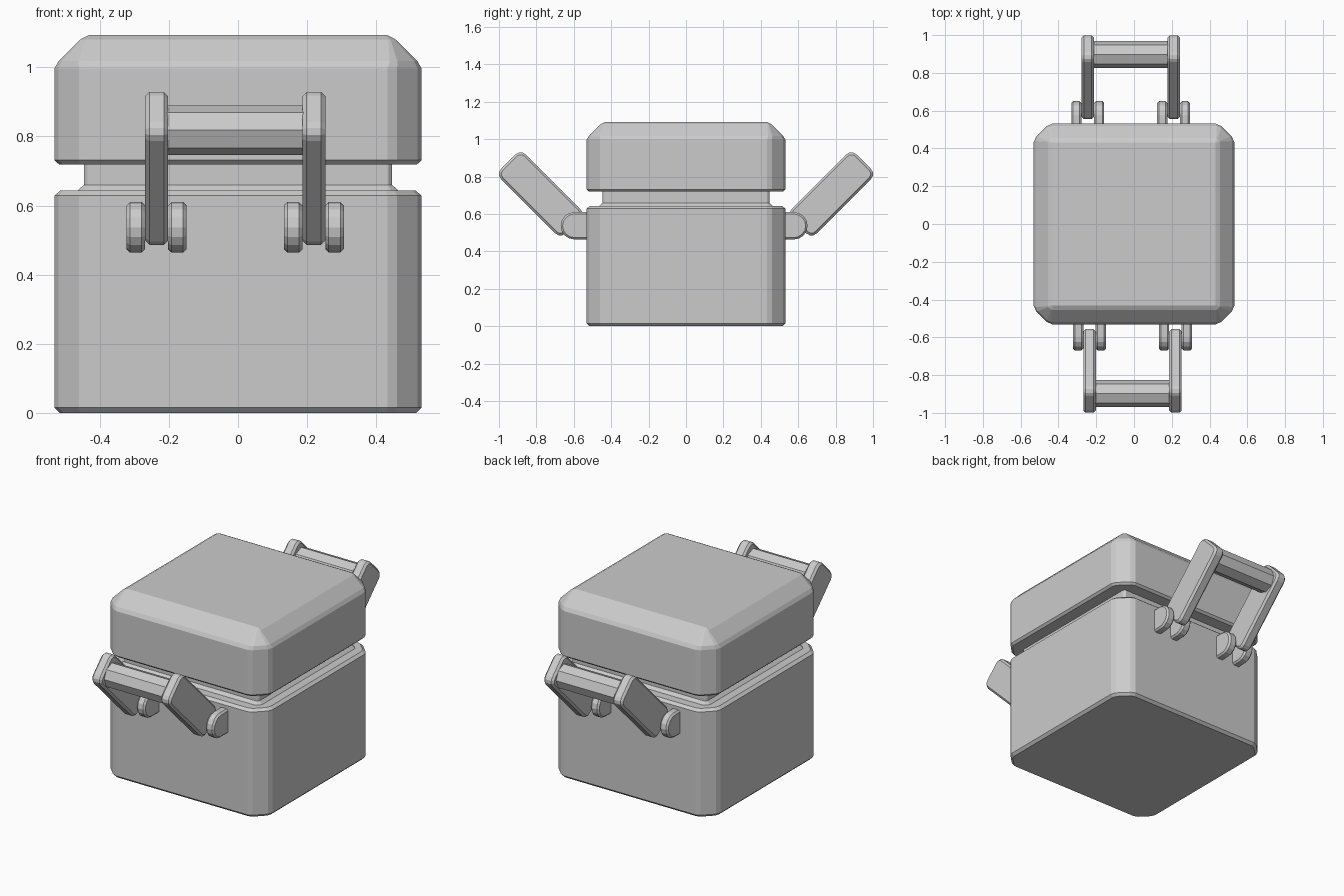
import bpy, bmesh, math
from mathutils import Matrix

if "Cube" in bpy.data.objects:
    bpy.data.objects.remove(bpy.data.objects["Cube"])


def finish(name, bm):
    bmesh.ops.recalc_face_normals(bm, faces=bm.faces)
    mesh = bpy.data.meshes.new(name)
    bm.to_mesh(mesh)
    bm.free()
    obj = bpy.data.objects.new(name, mesh)
    bpy.context.collection.objects.link(obj)
    return obj


def loft(name, rings):
    """Skin a list of closed 3D point rings and cap both ends."""
    bm = bmesh.new()
    loops = [[bm.verts.new(p) for p in ring] for ring in rings]
    n = len(loops[0])
    for a, b in zip(loops, loops[1:]):
        for i in range(n):
            j = (i + 1) % n
            bm.faces.new((a[i], a[j], b[j], b[i]))
    bm.faces.new(loops[0][::-1])
    bm.faces.new(loops[-1])
    return finish(name, bm)


def square_ring(h, c, z):
    """Square of half size h whose corners are cut by c with softened edges."""
    corner = [(h, h - c), (h - .12 * c, h - .72 * c),
              (h - .72 * c, h - .12 * c), (h - c, h)]
    pts = []
    for k in range(4):
        rot = Matrix.Rotation(k * math.pi / 2, 2)
        for x, y in corner:
            px = rot[0][0] * x + rot[0][1] * y
            py = rot[1][0] * x + rot[1][1] * y
            pts.append((px, py, z))
    return pts


def prism(name, profile, side, x, half, bevel=0):
    """Extrude a (y outward, z) profile along x; side is -1 front, 1 back."""
    obj = loft(name, [[(x + s * half, side * y, z) for y, z in profile]
                      for s in (-1, 1)])
    if bevel:
        mod = obj.modifiers.new("edge_chamfer", 'BEVEL')
        mod.width = bevel
        mod.segments = 1
        mod.limit_method = 'ANGLE'
        mod.angle_limit = math.radians(60)


# Box with a narrower neck under the lid
loft("container_body", [square_ring(*r) for r in [
    (.516, .085, 0), (.531, .098, .015), (.531, .098, .629),
    (.514, .085, .643), (.464, .03, .643), (.446, .014, .66),
    (.446, .014, .73)]])

# Lid with broad sloping top edges
loft("lid", [square_ring(*r) for r in [
    (.518, .087, .719), (.531, .098, .731), (.531, .098, .997),
    (.519, .08, 1.018), (.455, .02, 1.081), (.432, .004, 1.093)]])


# Handle arm profile: tilted rounded bar
def arm_profile():
    L, W, r = .244, .0935, .039
    cy, cz, d = .7775, .7075, math.sqrt(.5)
    pts = []
    for k, (su, sv) in enumerate([(1, 1), (-1, 1), (-1, -1), (1, -1)]):
        for t in (0, 30, 60, 90):
            a = math.radians(90 * k + t)
            u = su * (L - r) + r * math.cos(a)
            v = sv * (W - r) + r * math.sin(a)
            pts.append((cy + d * (u - v), cz + d * (u + v)))
    return pts


# Lug profile: flat at the wall, rounded outside
def lug_profile(tip):
    r, cz = .073, .537
    arc = [math.radians(-90 + 180 * i / 8) for i in range(9)]
    return ([(.51, cz - r)] +
            [(tip - r + r * math.cos(a), cz + r * math.sin(a)) for a in arc] +
            [(.51, cz + r)])


grip = [(.898 + .072 * math.cos(k * math.pi / 4),
         .818 + .072 * math.sin(k * math.pi / 4)) for k in range(8)]

# Two handles, each with a grip, two arms and two pairs of lugs
for label, side, shift, tip in (("front", -1, -.008, .67),
                                ("back", 1, -.0175, .65)):
    prism(label + "_handle_grip", grip, side, shift, .21)
    for hand, s in (("left", -1), ("right", 1)):
        x = shift + s * .2275
        prism(f"{label}_{hand}_handle_arm", arm_profile(), side, x, .033, .012)
        for place, o in (("outer", s), ("inner", -s)):
            prism(f"{label}_{hand}_{place}_lug", lug_profile(tip), side,
                  x + o * .06, .027, .01)
